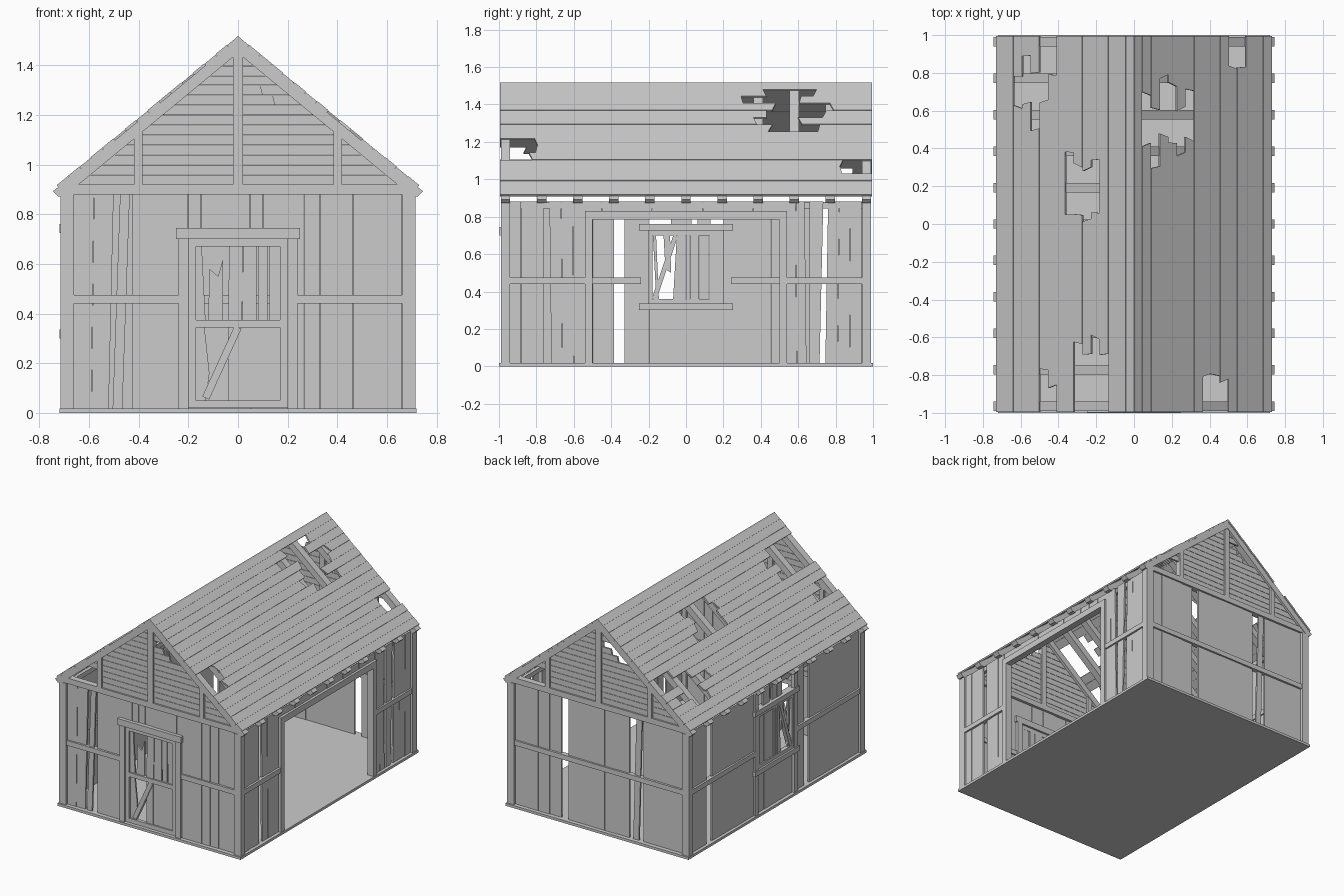
import bpy, bmesh, math, random
from mathutils import Matrix, Vector

if "Cube" in bpy.data.objects:
    bpy.data.objects.remove(bpy.data.objects["Cube"])

random.seed(4)
S = 0.825                       # roof slope
DF, DS = 0.985, 0.712           # outer faces of the end and side framing


class Part:
    """Collects prisms into one object; u along the wall, v up, w outward."""
    def __init__(self, name, U=(1, 0, 0), V=(0, 1, 0), W=(0, 0, 1), o=(0, 0, 0)):
        self.name, self.bm = name, bmesh.new()
        self.U, self.V, self.W, self.o = map(Vector, (U, V, W, o))

    def poly(self, pts, w0, w1):
        rings = [[self.bm.verts.new(self.o + self.U * u + self.V * v + self.W * w)
                  for u, v in pts] for w in (w0, w1)]
        self.bm.faces.new(rings[0])
        self.bm.faces.new(rings[1])
        n = len(pts)
        for i in range(n):
            j = (i + 1) % n
            self.bm.faces.new((rings[0][i], rings[0][j], rings[1][j], rings[1][i]))

    def box(self, u0, u1, v0, v1, w0, w1):
        self.poly([(u0, v0), (u1, v0), (u1, v1), (u0, v1)], w0, w1)

    def bar(self, a, b, width, w0, w1):
        a, b = Vector(a), Vector(b)
        d = (b - a).normalized() * width / 2
        n = Vector((-d.y, d.x))
        self.poly([a + n, b + n, b - n, a - n], w0, w1)

    def planks(self, spans, z0, z1, w, step=0.065):
        # each span is bottom-left, bottom-right, top-left, top-right
        for b0, b1, t0, t1 in spans:
            n = max(1, round((b1 - b0) / step))
            for i in range(n):
                f, g = i / n, (i + 1) / n
                j = random.choice((0, 0.002, 0.004))
                self.poly([(b0 + (b1 - b0) * f, z0), (b0 + (b1 - b0) * g - 0.001, z0),
                           (t0 + (t1 - t0) * g - 0.001, z1), (t0 + (t1 - t0) * f, z1)],
                          w - 0.012 - j, w - j)

    def done(self):
        bmesh.ops.recalc_face_normals(self.bm, faces=self.bm.faces)
        me = bpy.data.meshes.new(self.name)
        self.bm.to_mesh(me)
        self.bm.free()
        bpy.context.collection.objects.link(bpy.data.objects.new(self.name, me))


def wall_part(name, turns):
    # 0 front, 1 right, 2 back, 3 left
    r = Matrix.Rotation(turns * math.pi / 2, 3, 'Z')
    return Part(name, r @ Vector((1, 0, 0)), (0, 0, 1), r @ Vector((0, -1, 0)))


# Floor slab and corner posts
p = Part("floor")
p.box(-0.72, 0.72, -1, 1, 0, 0.018)
p.done()
p = Part("corner_posts")
for sx in (-1, 1):
    for sy in (-1, 1):
        p.box(sx * 0.66, sx * 0.715, sy * 0.94, sy * 0.99, 0.018, 0.88)
p.done()

# Vertical wall planks with gaps and leaning boards
B, T = 0.018, 0.88
p = wall_part("front_wall_planks", 0)
p.planks([(-.66, -.52, -.66, -.5), (-.505, -.465, -.475, -.435), (-.425, -.2, -.425, -.2),
          (.2, .66, .2, .66)], B, T, DF - 0.012)
p.planks([(-.2, .2, -.2, .2)], 0.74, T, DF - 0.012, 0.05)
p.done()
p = wall_part("back_wall_planks", 2)
p.planks([(-.66, -.3, -.66, -.3), (-.245, .235, -.245, .235), (.265, .31, .29, .335),
          (.345, .66, .345, .66)], B, T, DF - 0.012, 0.1)
p.done()
p = wall_part("right_wall_planks", 1)
p.planks([(-.94, -.76, -.94, -.76), (-.72, -.54, -.73, -.54), (.54, .645, .54, .635),
          (.66, .715, .66, .735), (.745, .94, .76, .94)], B, T, DS - 0.012)
p.planks([(-.54, .54, -.54, .54)], 0.82, T, DS - 0.012, 0.09)
p.done()
p = wall_part("left_wall_planks", 3)
p.planks([(-.94, -.765, -.94, -.765), (-.705, -.2, -.705, -.2), (.2, .33, .2, .33),
          (.385, .94, .385, .94)], B, T, DS - 0.012, 0.12)
p.planks([(-.2, .2, -.2, .2)], B, 0.33, DS - 0.012, 0.08)
p.planks([(-.13, -.06, -.13, -.06), (-.03, .08, -.03, .08)], 0.73, T, DS - 0.012)
p.done()

# Wall framing: middle rails, door, doorway and window posts
p = wall_part("front_frame", 0)
for s in (-1, 1):
    p.box(s * 0.24, s * 0.66, 0.44, 0.475, DF - 0.035, DF)
    p.box(s * 0.2, s * 0.24, B, 0.7, DF - 0.045, DF + 0.003)
p.box(-.25, .25, 0.7, 0.745, DF - 0.045, DF + 0.012)
p.done()
p = wall_part("back_frame", 2)
p.box(-.66, .66, 0.44, 0.475, DF - 0.035, DF)
p.done()
p = wall_part("right_frame", 1)
for s in (-1, 1):
    p.box(s * 0.54, s * 0.94, 0.44, 0.475, DS - 0.035, DS)
    p.box(s * 0.5, s * 0.54, B, 0.785, DS - 0.045, DS + 0.003)
p.box(-.54, .54, 0.785, 0.83, DS - 0.045, DS + 0.003)
p.done()
p = wall_part("left_frame", 3)
for s in (-1, 1):
    p.box(s * 0.24, s * 0.94, 0.44, 0.475, DS - 0.035, DS)
    p.box(s * 0.2, s * 0.24, B, T, DS - 0.015, DS)
p.box(-.25, .25, 0.3, 0.335, DS - 0.045, DS + 0.008)
p.box(-.25, .25, 0.725, 0.76, DS - 0.045, DS + 0.008)
p.done()

# Broken door
p = wall_part("door", 0)
w0, w1 = DF - 0.03, DF - 0.006
for s in (-1, 1):
    p.box(s * 0.17, s * 0.2, 0.02, 0.7, w0, w1)
for z0, z1 in ((0.02, 0.05), (0.345, 0.375), (0.67, 0.7)):
    p.box(-.17, .17, z0, z1, w0, w1)
p.bar((-.13, .06), (0, .345), 0.03, w0, w1)
p.planks([(-.04, .17, -.04, .17)], 0.05, 0.345, w1 - 0.008, 0.05)
p.planks([(-.17, -.13, -.17, -.145), (-.04, .075, -.035, .075), (.082, .12, .08, .12),
          (.127, .17, .125, .17)], 0.375, 0.67, w1 - 0.008, 0.05)
p.poly([(-.17, .05), (-.13, .05), (-.115, .16), (-.135, .345), (-.17, .345)], w0, w0 + 0.012)
p.poly([(-.12, .375), (-.06, .375), (-.06, .62), (-.08, .55), (-.115, .58)], w0, w0 + 0.012)
p.done()

# Window shutters, one half broken
p = wall_part("window", 3)
w0, w1 = DS - 0.035, DS - 0.005
for s in (-1, 1):
    p.box(s * 0.18, s * 0.2, 0.335, 0.725, w0, w1)
    p.box(s * 0.003, s * 0.02, 0.335, 0.725, w0, w1)
for z0, z1 in ((0.335, 0.36), (0.7, 0.725)):
    p.box(-.18, .18, z0, z1, w0, w1)
p.bar((.17, .36), (.055, .7), 0.025, w0, w1)
p.planks([(-.18, -.125, -.18, -.125), (-.12, -.02, -.12, -.02), (.02, .07, .02, .05),
          (.145, .16, .16, .178)], 0.36, 0.7, w1 - 0.008, 0.05)
p.poly([(.08, .5), (.11, .52), (.12, .7), (.085, .7)], w0, w0 + 0.012)
p.done()

# Gables: base beam, posts and horizontal boards with broken ends
for turns, side in ((0, "front"), (2, "back")):
    p = wall_part(side + "_gable_boards", turns)
    h = 0.04
    right = {8: 0.15, 9: 0.1, 10: 0.02}
    for k in range(13):
        z0, z1 = 0.92 + k * h, 0.92 + (k + 1) * h - 0.002
        e0, e1 = (1.48 - z0) / S, (1.48 - z1) / S
        l0, l1 = (-.42, -.42) if k < 3 else (-e0, -e1)
        r0, r1 = (right[k], right[k] - 0.01) if k in right else (e0, e1)
        p.poly([(l0, z0), (r0, z0), (r1, z1), (l1, z1)], DF - 0.025, DF - 0.012)
    p.done()
    p = wall_part(side + "_gable_frame", turns)
    p.box(-.7, .7, T, 0.92, DF - 0.045, DF)
    p.box(-.02, .02, 0.92, 1.46, DF - 0.04, DF)
    for s in (-1, 1):
        p.box(s * 0.385, s * 0.42, 0.92, 1.135, DF - 0.04, DF)
    p.done()

# Rafters with cut tails, and top plates on the side walls
p = Part("rafters", (1, 0, 0), (0, 0, 1), (0, 1, 0))
prof = [(0, 1.508), (0.745, 0.893), (0.725, 0.872), (0.70, 0.872), (0, 1.45)]
for i in range(11):
    y = -0.965 + i * 0.193
    for s in (-1, 1):
        p.poly([(s * x, z) for x, z in prof], y - 0.025, y + 0.025)
p.done()
p = Part("top_plates")
for s in (-1, 1):
    p.box(s * 0.665, s * 0.69, -.95, .95, 0.845, 0.878)
p.done()

# Roof boards, interrupted by holes (board number from ridge: y ranges)
holes = {
    1: {1: [(.42, .69)], 2: [(.3, .61)], 3: [(.47, .78)], 4: [(.43, .74)], 5: [(.37, .61)],
        6: [(.45, .71)], 8: [(-1, -.8)], 9: [(-1, -.8)], 10: [(-1, -.83)],
        11: [(.83, 1)], 12: [(.83, 1)]},
    -1: {3: [(-1, -.69)], 4: [(-1, -.6), (.06, .34)], 5: [(-1, -.69), (.02, .29)],
         6: [(-1, -.63), (.05, .31)], 7: [(.05, .38)], 9: [(-1, -.86), (.79, 1)],
         10: [(-1, -.77), (.65, 1)], 11: [(.5, .8)], 12: [(.64, .89)], 13: [(.62, .78)]}}
L = math.hypot(1, S)
for s, side in ((1, "right"), (-1, "left")):
    p = Part(side + "_roof_boards", (0, 1, 0), (s / L, 0, -S / L), (s * S / L, 0, 1 / L), (0, 0, 1.52))
    for i in range(16):
        v0, v1 = i * 0.0457 * L, (i + 1) * 0.0457 * L - 0.001
        lift = random.choice((0, -0.002))
        cuts = [-.995] + [y for r in holes[s].get(i, []) for y in r] + [.995]
        for a, b in zip(cuts[::2], cuts[1::2]):
            if b - a < 0.01:
                continue
            ka = 0 if a < -.99 else random.uniform(-.012, .012)
            kb = 0 if b > .99 else random.uniform(-.012, .012)
            p.poly([(a - ka, v0), (b - kb, v0), (b + kb, v1), (a + ka, v1)], lift - 0.012, lift)
    p.done()
